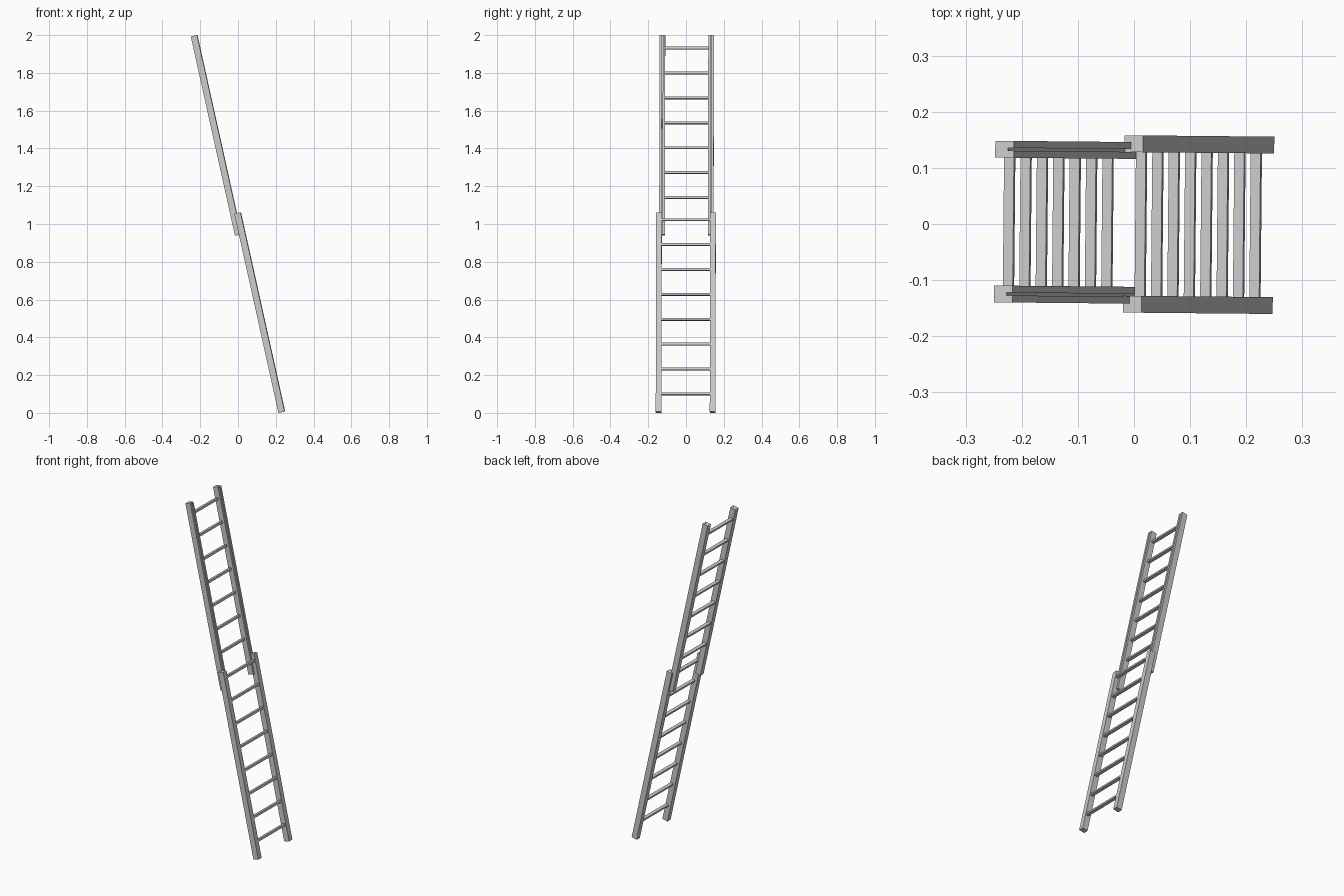
import bpy, bmesh
from math import sin, cos, radians
from mathutils import Vector, Matrix

if "Cube" in bpy.data.objects:
    bpy.data.objects.remove(bpy.data.objects["Cube"])

LEAN = radians(12.5)
YAW = Matrix.Rotation(-0.0095, 3, 'Z')
ALONG = Vector((-sin(LEAN), 0, cos(LEAN)))   # up the ladder
OUT = Vector((cos(LEAN), 0, sin(LEAN)))      # towards the climbing face
LENGTH, DEPTH, WIDTH = 1.08, 0.034, 0.03


def prism(name, origin, profile, s0, s1):
    """Extrude a (depth, y) profile along the leaning axis."""
    bm = bmesh.new()
    verts = [bm.verts.new(YAW @ (origin + ALONG * s0 + OUT * u + Vector((0, y, 0))))
             for u, y in profile]
    face = bm.faces.new(verts)
    ext = bmesh.ops.extrude_face_region(bm, geom=[face])
    bmesh.ops.translate(bm, vec=YAW @ (ALONG * (s1 - s0)),
                        verts=[v for v in ext['geom'] if isinstance(v, bmesh.types.BMVert)])
    bmesh.ops.recalc_face_normals(bm, faces=bm.faces)
    mesh = bpy.data.meshes.new(name)
    bm.to_mesh(mesh)
    bm.free()
    bpy.context.collection.objects.link(bpy.data.objects.new(name, mesh))


def rect(u, y, du, dy):
    return [(u - du/2, y - dy/2), (u + du/2, y - dy/2),
            (u + du/2, y + dy/2), (u - du/2, y + dy/2)]


def grooved(y):
    h, w, g, d = DEPTH/2, WIDTH/2, 0.0025, 0.011
    return [(-h, y - w), (h, y - w), (h, y - g), (h - d, y - g),
            (h - d, y + g), (h, y + g), (h, y + w), (-h, y + w)]


def section(name, origin, spread, groove, first_z, count, rung_u):
    # side rails
    for side, label in ((-1, 'near'), (1, 'far')):
        y = side * spread
        profile = grooved(y) if groove else rect(0, y, DEPTH, WIDTH)
        prism(f'{name}_rail_{label}', origin, profile, 0, LENGTH)
    # flat rungs
    for i in range(count):
        z = first_z + i * 0.1318
        s = (z - origin.z - rung_u * sin(LEAN)) / cos(LEAN)
        prism(f'{name}_rung_{i + 1}', origin, rect(rung_u, 0, 0.018, 2 * spread - 0.02),
              s - 0.006, s + 0.006)


lift = DEPTH / 2 * sin(LEAN)
top = Vector((-0.232, 0.002, 2 - lift))
section('lower', Vector((0.232, 0, lift)), 0.143, False, 0.1, 8, 0.006)
section('upper', top - ALONG * LENGTH, 0.129, True, 1.14, 7, -0.005)
